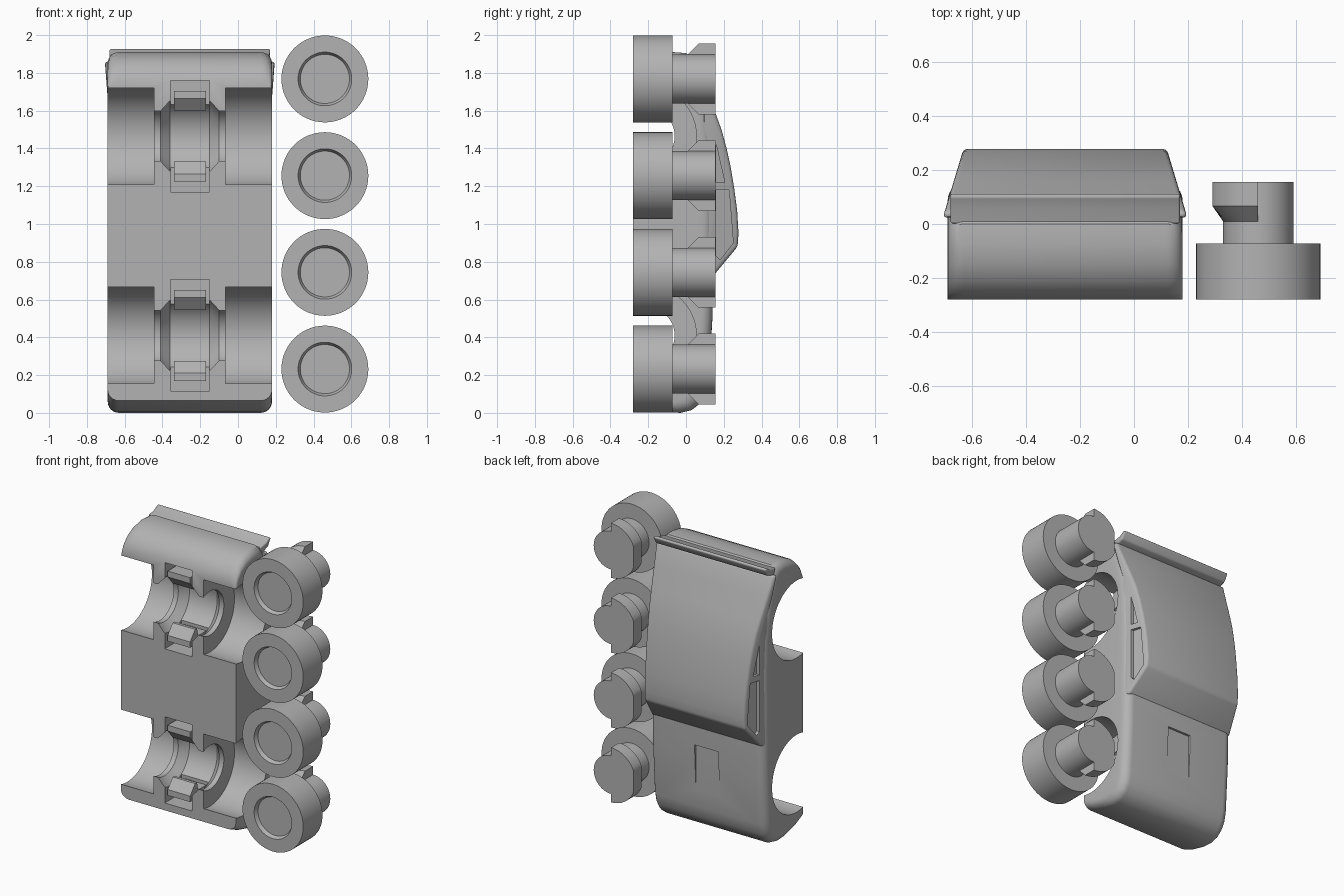
import bpy, bmesh, math
from mathutils import Vector

if "Cube" in bpy.data.objects:
    bpy.data.objects.remove(bpy.data.objects["Cube"])

GREY = (0.45, 0.45, 0.45, 1)
mat = bpy.data.materials.new("plain grey")
mat.use_nodes = True
mat.diffuse_color = GREY
mat.node_tree.nodes["Principled BSDF"].inputs["Base Color"].default_value = GREY

CX, HALF, FLOOR, MID = -0.255, 0.435, -0.28, 0.965
AXLES = (0.41, 1.465)


def loft(name, rings, wrap=False):
    """Skin closed rings; cap the ends or join last ring to first."""
    bm = bmesh.new()
    rows = [[bm.verts.new(p) for p in ring] for ring in rings]
    n = len(rows[0])
    for a, b in zip(rows, rows[1:] + (rows[:1] if wrap else [])):
        for i in range(n):
            j = (i + 1) % n
            bm.faces.new((a[i], a[j], b[j], b[i]))
    if not wrap:
        bm.faces.new(rows[0])
        bm.faces.new(rows[-1])
    bmesh.ops.remove_doubles(bm, verts=bm.verts, dist=1e-5)
    bmesh.ops.recalc_face_normals(bm, faces=bm.faces)
    me = bpy.data.meshes.new(name)
    bm.to_mesh(me)
    bm.free()
    me.materials.append(mat)
    ob = bpy.data.objects.new(name, me)
    bpy.context.collection.objects.link(ob)
    return ob


def prism(name, pts, x0, x1):
    """Extrude a (y, z) outline along x; x limits may depend on y."""
    fx = [v if callable(v) else (lambda y, v=v: v) for v in (x0, x1)]
    return loft(name, [[(CX + f(y), y, z) for y, z in pts] for f in fx])


def lathe(name, profile, centre, axis, steps=64, start=0, arc=math.tau):
    """Turn a (radius, along) profile around the x or y axis."""
    full = arc > 6
    rings = []
    for k in range(steps if full else steps + 1):
        t = start + arc * k / steps
        c, s = math.cos(t), math.sin(t)
        rings.append([Vector((r * c, a, r * s) if axis == "y" else (a, r * c, r * s))
                      + Vector(centre) for r, a in profile])
    return loft(name, rings, full)


def finish(ob, cutters=(), bevel=0):
    """Apply bevel and cuts, then smooth the curved surfaces."""
    if bevel:
        m = ob.modifiers.new("round", "BEVEL")
        m.width, m.segments = bevel, 3
        m.limit_method, m.angle_limit = "ANGLE", math.radians(35)
    for c in cutters:
        m = ob.modifiers.new("cut", "BOOLEAN")
        m.object, m.operation, m.solver = c, "DIFFERENCE", "EXACT"
    bpy.ops.object.select_all(action="DESELECT")
    bpy.context.view_layer.objects.active = ob
    ob.select_set(True)
    for m in list(ob.modifiers):
        bpy.ops.object.modifier_apply(modifier=m.name)
    bpy.ops.object.shade_smooth_by_angle(angle=math.radians(32))
    for c in cutters:
        bpy.data.objects.remove(c)


# Lower body: side profile with rounded flanks
side = [(FLOOR, 0.065), (-0.2, 0.03), (-0.1, 0.005), (-0.03, 0), (0.03, 0.015),
        (0.075, 0.05), (0.105, 0.1), (0.12, 0.17), (0.14, 0.5), (0.145, 0.7),
        (0.15, 1.2), (0.145, 1.45), (0.125, 1.6), (0.085, 1.75), (0.04, 1.87),
        (0, 1.905), (-0.07, 1.91), (-0.15, 1.895), (-0.21, 1.865),
        (-0.255, 1.82), (FLOOR, 1.76)]


def body_ring(x, d):
    ky, kz = 1 - d / 0.41, 1 - d / MID
    return [(CX + x, FLOOR + (y - FLOOR) * ky, MID + (z - MID) * kz) for y, z in side]


R, STEPS = 0.06, 6
flank = [(HALF - R + R * math.sin(t), R - R * math.cos(t))
         for t in (math.pi / 2 * k / STEPS for k in range(STEPS + 1))]
rings = [body_ring(-x, d) for x, d in reversed(flank)] + [body_ring(x, d) for x, d in flank]
body = loft("lower_body", rings)

# Wheel arches, axle channels and clip pockets
arch = [(0, -0.5), (0.265, -0.5), (0.265, -0.19), (0.15, -0.19), (0.15, -0.155),
        (0.2, -0.105)]
arch += [(r, -a) for r, a in reversed(arch)]
cuts = []
for z in AXLES:
    cuts.append(lathe("arch_cutter", arch, (CX, -0.21, z), "x"))
    cuts.append(prism("pocket_cutter", [(-0.4, z - 0.295), (-0.4, z + 0.295),
                                        (-0.1, z + 0.295), (-0.1, z - 0.295)], -0.103, 0.103))
# Shallow hood scoop
cuts.append(prism("scoop_cutter", [(0.25, 0.28), (0.25, 0.6), (0.127, 0.6), (0.127, 0.28)],
                  -0.09, 0.09))
finish(body, cuts)

# Spring clips inside the pockets
hook = [(-0.275, 0.2), (-0.22, 0.135), (-0.2, 0.135), (-0.19, 0.19), (-0.05, 0.19),
        (-0.05, 0.24), (-0.275, 0.24)]
for i, z in enumerate(AXLES):
    for s, tag in ((1, "upper"), (-1, "lower")):
        finish(prism(f"axle_clip_{tag}_{i + 1}", [(y, z + s * d) for y, d in hook],
                     -0.085, 0.085))


# Cabin with sloping roof, leaning sides and recessed side windows
def lean(y):
    return HALF - 0.005 - 0.3 * (y - 0.1)


roof = [(0.09, 0.72), (0.14, 0.72), (0.273, 0.88), (0.278, 0.95), (0.271, 1.07),
        (0.255, 1.19), (0.237, 1.3), (0.215, 1.4), (0.188, 1.5), (0.155, 1.59),
        (0.1, 1.73), (0.05, 1.86), (0.02, 1.86), (0.06, 1.7), (0.09, 1.6)]
cabin = prism("cabin", roof, lambda y: -lean(y), lean)
windows = ([(0.16, 1.22), (0.205, 1.22), (0.16, 1.42)],
           [(0.16, 0.83), (0.18, 0.81), (0.25, 0.9), (0.228, 1.18), (0.16, 1.18)])
panes = [prism("window_cutter", pts, lambda y, s=s: s * (lean(y) - 0.02), s * 0.6)
         for pts in windows for s in (-1, 1)]
finish(cabin, panes, bevel=0.018)

# Tail lip
tail = [(0, 1.895), (0.06, 1.905), (0.1, 1.928), (0.115, 1.92), (0.085, 1.87), (0.02, 1.85)]
finish(prism("tail_lip", tail, -0.425, 0.425), bevel=0.008)

# Four loose wheels, each with a stub axle and a half-round snap lip
wheel = [(0, -0.255), (0.13, -0.255), (0.142, FLOOR), (0.23, FLOOR), (0.23, -0.072),
         (0.13, -0.072), (0.13, 0.155), (0, 0.155)]
lip = [(0, 0.01), (0.13, 0.01), (0.187, 0.067), (0.187, 0.155), (0, 0.155)]
for i in range(4):
    centre = (0.46, 0, 0.232 + 0.512 * i)
    finish(lathe(f"wheel_{i + 1}", wheel, centre, "y"))
    snap = lathe(f"snap_lip_{i + 1}", lip, centre, "y", 32, math.pi / 2, math.pi)
    for v in snap.data.vertices:
        v.co.x = max(v.co.x, 0.29)
    finish(snap)
